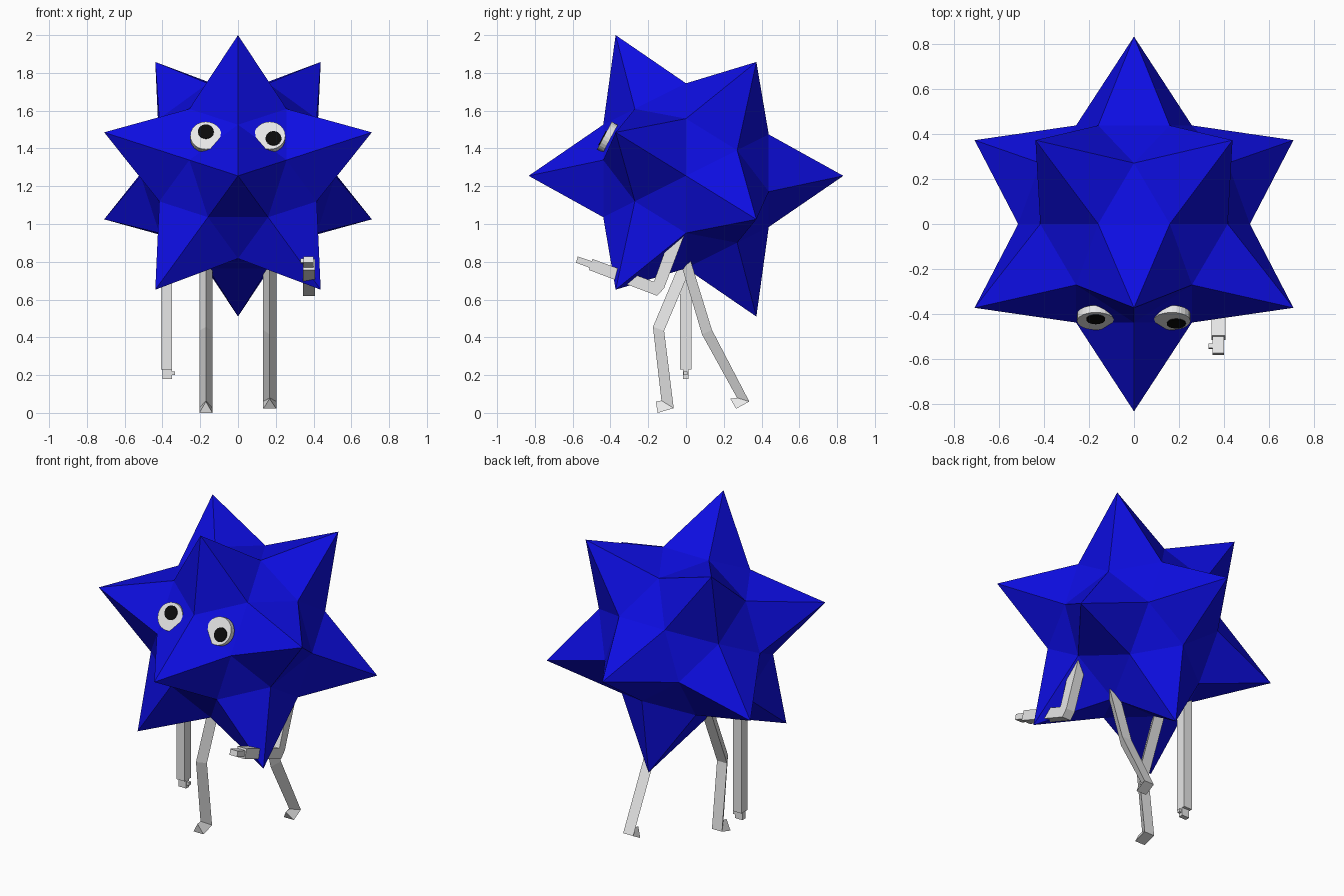
import bpy, bmesh, math
from itertools import combinations
from mathutils import Vector, Matrix

if "Cube" in bpy.data.objects:
    bpy.data.objects.remove(bpy.data.objects["Cube"])


def material(name, rgb):
    m = bpy.data.materials.new(name)
    m.diffuse_color = (*rgb, 1)
    m.use_nodes = True
    m.node_tree.nodes["Principled BSDF"].inputs["Base Color"].default_value = m.diffuse_color
    return m


BLUE = material("blue", (0.004, 0.004, 0.76))
WHITE = material("white", (0.8, 0.8, 0.8))
BLACK = material("black", (0.003, 0.003, 0.003))


def finish(bm, name, mat):
    bmesh.ops.remove_doubles(bm, verts=bm.verts, dist=1e-5)
    bmesh.ops.recalc_face_normals(bm, faces=bm.faces)
    me = bpy.data.meshes.new(name)
    bm.to_mesh(me)
    bm.free()
    me.materials.append(mat)
    ob = bpy.data.objects.new(name, me)
    bpy.context.collection.objects.link(ob)
    return ob


def loft(name, rings, mat):
    """Skin closed rings of points and cap both ends."""
    bm = bmesh.new()
    vs = [[bm.verts.new(p) for p in r] for r in rings]
    n = len(vs[0])
    for a, b in zip(vs, vs[1:]):
        for i in range(n):
            j = (i + 1) % n
            bm.faces.new((a[i], a[j], b[j], b[i]))
    bm.faces.new(vs[0])
    bm.faces.new(vs[-1])
    return finish(bm, name, mat)


# Spiky body: twelve five-sided spikes, valleys at the midpoints between tips
CENTER, TIP, VALLEY = Vector((0, 0, 1.255)), 0.833, 0.515
tips = [Vector((0, -TIP, 0)), Vector((0, TIP, 0))]
for k in range(5):
    for side, start in ((-1, 90), (1, 54)):
        t = math.radians(start + 72 * k)
        r = 2 * TIP / math.sqrt(5)
        tips.append(Vector((r * math.cos(t), side * TIP / math.sqrt(5), r * math.sin(t))))


def near(a, b):
    return (a - b).length < TIP * 1.2


def valley(a, b):
    return (a + b).normalized() * VALLEY


bm = bmesh.new()
for a, b, c in combinations(tips, 3):
    if near(a, b) and near(b, c) and near(a, c):
        ab, bc, ca = valley(a, b), valley(b, c), valley(c, a)
        for tri in ((a, ab, ca), (b, bc, ab), (c, ca, bc), (ab, bc, ca)):
            bm.faces.new([bm.verts.new(p + CENTER) for p in tri])
finish(bm, "spiky_body", BLUE)


# Eyes: tilted discs with thin pupil plates
def disc(name, center, tilt, radius, depth, mat):
    bm = bmesh.new()
    bmesh.ops.create_cone(bm, cap_ends=True, segments=24, radius1=radius,
                          radius2=radius, depth=depth,
                          matrix=Matrix.Translation(center) @ tilt)
    return finish(bm, name, mat)


tilt = Matrix.Rotation(math.radians(62), 4, 'X')
normal = tilt.to_3x3() @ Vector((0, 0, 1))
up = tilt.to_3x3() @ Vector((0, 1, 0))
for side, x, dx, dy in (("left", -0.17, 0.0, 0.022), ("right", 0.168, 0.02, -0.018)):
    c = Vector((x, -0.416, 1.46))
    disc(side + "_eye", c, tilt, 0.083, 0.036, WHITE)
    disc(side + "_pupil", c + normal * 0.019 + Vector((dx, 0, 0)) + up * dy,
         tilt, 0.042, 0.008, BLACK)


# Legs: three-sided bars bent at knee and ankle; each pair is ridge and base (y, z)
def leg(name, x, pairs):
    loft(name, [[(x, *ridge), (x + 0.035, *base), (x - 0.035, *base)]
                for ridge, base in pairs], WHITE)


leg("left_leg", -0.17, [((0.0, 0.87), (0.06, 0.85)), ((-0.175, 0.455), (-0.116, 0.435)),
                        ((-0.13, 0.065), (-0.065, 0.025)), ((-0.16, 0.06), (-0.15, 0.0))])
leg("right_leg", 0.168, [((-0.045, 0.85), (0.005, 0.87)), ((0.085, 0.415), (0.137, 0.44)),
                         ((0.27, 0.08), (0.335, 0.06)), ((0.235, 0.075), (0.265, 0.022))])


# Arms: four-sided bars; each pair is the front and back edge (y, z)
def bar(name, x, half, pairs):
    loft(name, [[(x - half, *f), (x + half, *f), (x + half, *b), (x - half, *b)]
                for f, b in pairs], WHITE)


bar("left_arm", -0.378, 0.029, [((-0.032, 0.97), (0.03, 0.97)), ((-0.032, 0.23), (0.03, 0.23))])
bar("left_hand", -0.375, 0.026, [((-0.017, 0.235), (0.013, 0.235)), ((-0.017, 0.18), (0.013, 0.18))])
bar("left_thumb", -0.343, 0.01, [((-0.012, 0.22), (0.008, 0.22)), ((-0.012, 0.2), (0.008, 0.2))])
bar("right_arm", 0.376, 0.031, [((-0.065, 0.985), (-0.004, 0.955)),
                                ((-0.168, 0.70), (-0.116, 0.66)),
                                ((-0.172, 0.695), (-0.153, 0.62)),
                                ((-0.495, 0.815), (-0.515, 0.757))])
bar("right_hand", 0.374, 0.026, [((-0.495, 0.802), (-0.51, 0.768)), ((-0.573, 0.828), (-0.582, 0.795))])
bar("right_thumb", 0.342, 0.01, [((-0.53, 0.81), (-0.535, 0.79)), ((-0.55, 0.817), (-0.555, 0.797))])
